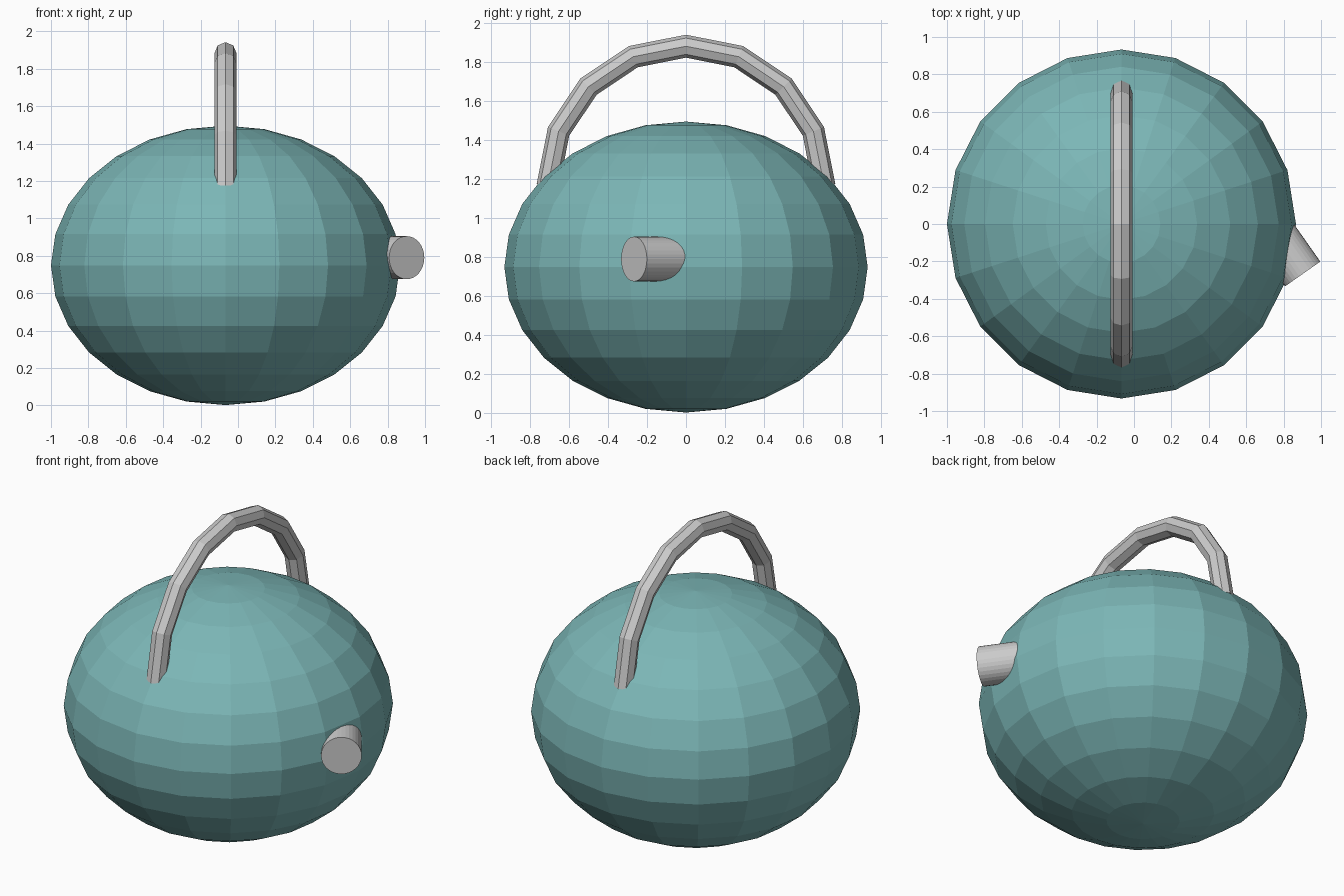
import bpy, bmesh
from math import pi, sin, cos
from mathutils import Vector, Matrix

if "Cube" in bpy.data.objects:
    bpy.data.objects.remove(bpy.data.objects["Cube"])

CX = -0.067  # centre line of the kettle body


def add_object(name, bm):
    bmesh.ops.recalc_face_normals(bm, faces=bm.faces)
    mesh = bpy.data.meshes.new(name)
    bm.to_mesh(mesh)
    bm.free()
    ob = bpy.data.objects.new(name, mesh)
    bpy.context.collection.objects.link(ob)
    return ob


# Body: flattened low-poly sphere
bm = bmesh.new()
bmesh.ops.create_uvsphere(bm, u_segments=20, v_segments=14, radius=1)
bmesh.ops.scale(bm, vec=(0.933, 0.933, 0.747), verts=bm.verts)
bmesh.ops.translate(bm, vec=(CX, 0, 0.749), verts=bm.verts)
body = add_object("body", bm)
teal = bpy.data.materials.new("teal")
teal.diffuse_color = (0.2, 0.47, 0.47, 1)
teal.use_nodes = True
teal.node_tree.nodes["Principled BSDF"].inputs["Base Color"].default_value = teal.diffuse_color
body.data.materials.append(teal)

# Handle: half ring with eight sides, ends sunk into the body
bm = bmesh.new()
rings = []
for i in range(9):
    a = pi * i / 8
    ring = []
    for k in range(8):
        b = pi * k / 4
        r = 0.708 + 0.059 * cos(b)
        ring.append(bm.verts.new((CX + 0.059 * sin(b), r * cos(a), 1.175 + r * sin(a))))
    rings.append(ring)
for r0, r1 in zip(rings, rings[1:]):
    for k in range(8):
        j = (k + 1) % 8
        bm.faces.new((r0[k], r0[j], r1[j], r1[k]))
bm.faces.new(rings[0])
bm.faces.new(rings[-1])
add_object("handle", bm)

# Spout: short horizontal cylinder set at an angle into the side
bm = bmesh.new()
direction = Vector((0.575, -0.818, 0)).normalized()
length = 0.42
centre = Vector((0.902, -0.267, 0.79)) - direction * length / 2
matrix = Matrix.Translation(centre) @ direction.to_track_quat('Z', 'Y').to_matrix().to_4x4()
bmesh.ops.create_cone(bm, cap_ends=True, segments=32, radius1=0.115, radius2=0.115,
                      depth=length, matrix=matrix)
add_object("spout", bm)
